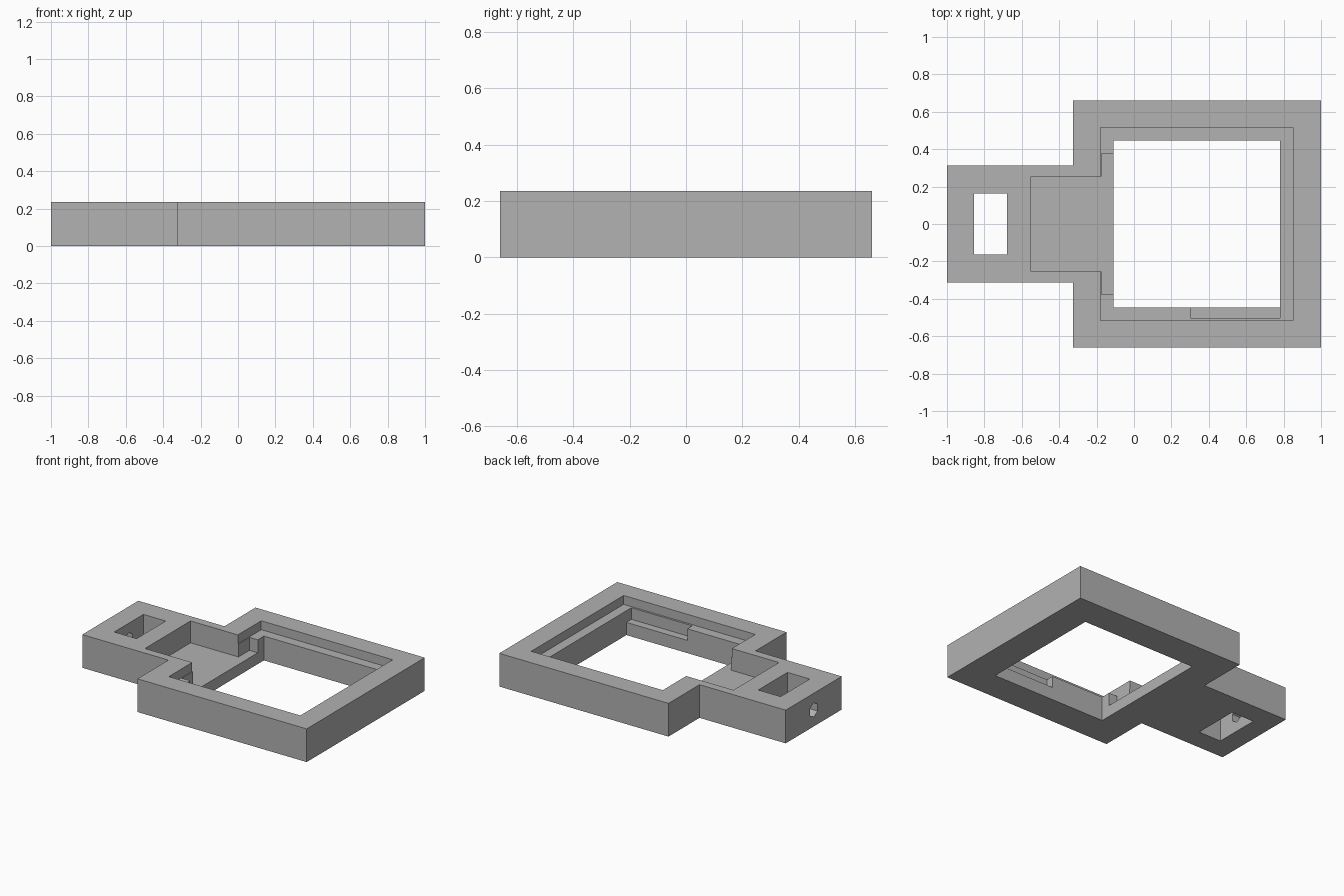
import bpy
import bmesh
import math

cube = bpy.data.objects.get("Cube")
if cube:
    bpy.data.objects.remove(cube, do_unlink=True)

HEIGHT = 0.235
LEDGE_Z = 0.172    # shelf around the window
POCKET_Z = 0.08    # floor of the pocket and notches
ABOVE, BELOW = 0.4, -0.2

grey = bpy.data.materials.new("plain grey")
grey.use_nodes = True
grey.diffuse_color = (0.445, 0.445, 0.445, 1)
grey.node_tree.nodes["Principled BSDF"].inputs["Base Color"].default_value = grey.diffuse_color


def add_object(name, bm):
    bmesh.ops.recalc_face_normals(bm, faces=bm.faces)
    mesh = bpy.data.meshes.new(name)
    bm.to_mesh(mesh)
    bm.free()
    mesh.materials.append(grey)
    obj = bpy.data.objects.new(name, mesh)
    bpy.context.collection.objects.link(obj)
    return obj


def prism(name, outline, z0, z1):
    """Extrude an xy outline from z0 up to z1."""
    bm = bmesh.new()
    face = bm.faces.new([bm.verts.new((x, y, z0)) for x, y in outline])
    top = bmesh.ops.extrude_face_region(bm, geom=[face])["geom"]
    verts = [v for v in top if isinstance(v, bmesh.types.BMVert)]
    bmesh.ops.translate(bm, verts=verts, vec=(0, 0, z1 - z0))
    return add_object(name, bm)


def block(name, x0, x1, y0, y1, z0, z1=ABOVE):
    return prism(name, [(x0, y0), (x1, y0), (x1, y1), (x0, y1)], z0, z1)


# Frame with tab: half outline mirrored across the x axis
half = [(1, 0.66), (-0.325, 0.66), (-0.325, 0.313), (-1, 0.313)]
outline = half + [(x, -y) for x, y in reversed(half)]
body = prism("frame_body", outline, 0, HEIGHT)

# Openings and recesses
cutters = [
    block("window_cutter", -0.11, 0.78, -0.447, 0.447, BELOW),
    block("recess_cutter", -0.18, 0.85, -0.517, 0.517, LEDGE_Z),
    block("pocket_cutter", -0.55, 0.0, -0.255, 0.255, POCKET_Z),
    block("wide_notch_cutter", -0.175, 0.0, -0.378, 0.378, POCKET_Z),
    block("side_notch_cutter", 0.303, 0.78, -0.503, -0.3, POCKET_Z + 0.01),
    block("slot_cutter", -0.855, -0.68, -0.163, 0.163, BELOW),
]

# Six-sided hole from the tab end into the slot, pointed at the top
hole = prism("hole_cutter",
             [(0.05 * math.cos(i * math.pi / 3), 0.05 * math.sin(i * math.pi / 3))
              for i in range(6)], -0.15, 0.15)
hole.rotation_euler = (0, math.pi / 2, 0)
hole.location = (-0.93, 0, HEIGHT / 2)
cutters.append(hole)

for cutter in cutters:
    cutter.hide_render = True
    mod = body.modifiers.new(cutter.name, "BOOLEAN")
    mod.operation = "DIFFERENCE"
    mod.solver = "EXACT"
    mod.object = cutter

# Bake the cuts and drop the cutters
bpy.context.view_layer.update()
graph = bpy.context.evaluated_depsgraph_get()
cut_mesh = bpy.data.meshes.new_from_object(body.evaluated_get(graph))
body.modifiers.clear()
body.data = cut_mesh
body.data.materials.clear()
body.data.materials.append(grey)
for polygon in body.data.polygons:
    polygon.material_index = 0
for cutter in cutters:
    bpy.data.objects.remove(cutter, do_unlink=True)
